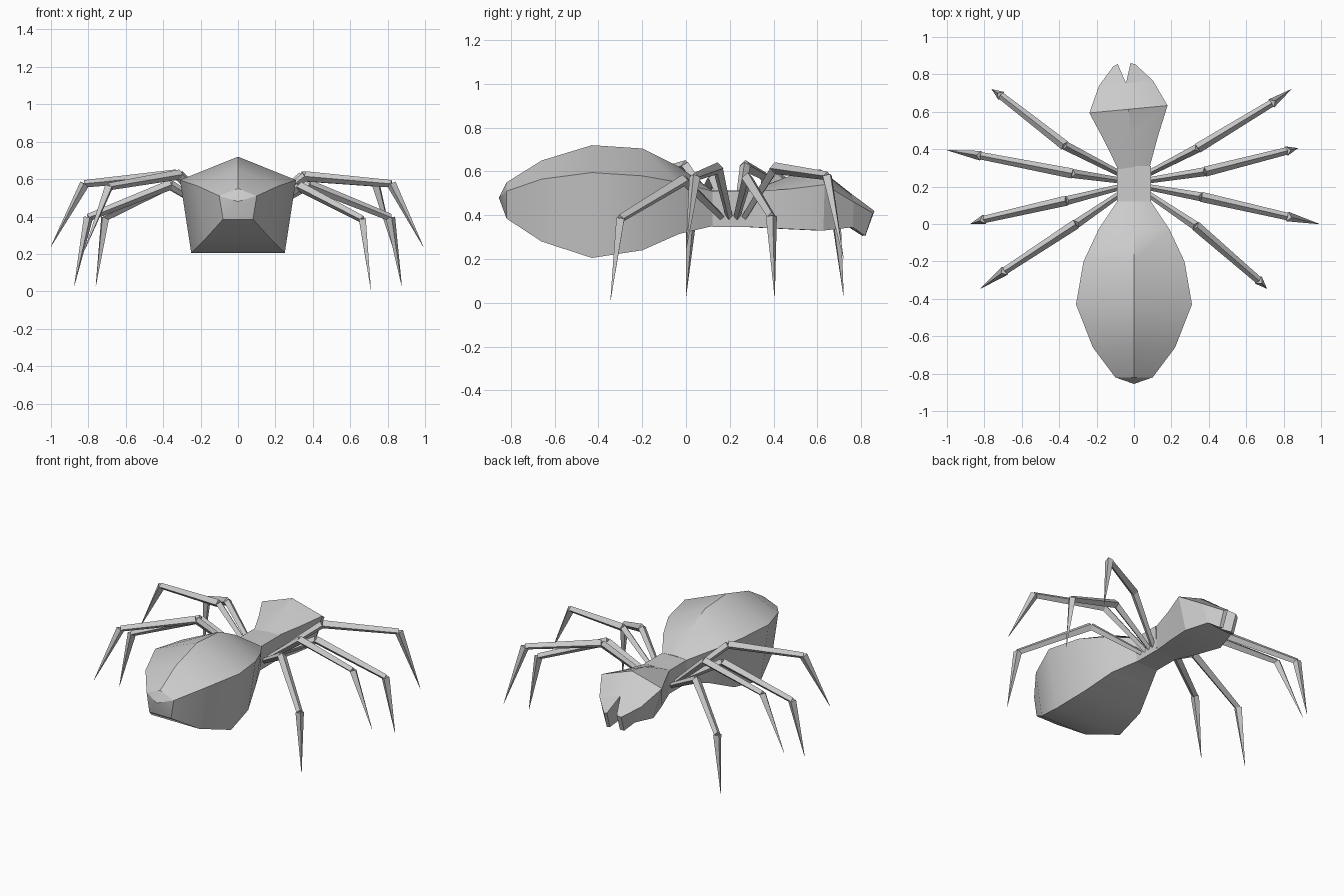
import bpy, bmesh
from math import radians, cos, sin, pi
from mathutils import Vector, Matrix

cube = bpy.data.objects.get("Cube")
if cube:
    bpy.data.objects.remove(cube)

grey = bpy.data.materials.new("plain_grey")
grey.use_nodes = True
colour = (0.6, 0.6, 0.6, 1)
grey.diffuse_color = colour
grey.node_tree.nodes["Principled BSDF"].inputs["Base Color"].default_value = colour


def finish(name, bm, smooth=None):
    bmesh.ops.recalc_face_normals(bm, faces=bm.faces)
    mesh = bpy.data.meshes.new(name)
    bm.to_mesh(mesh)
    bm.free()
    mesh.materials.append(grey)
    obj = bpy.data.objects.new(name, mesh)
    bpy.context.collection.objects.link(obj)
    if smooth:
        bpy.ops.object.select_all(action='DESELECT')
        obj.select_set(True)
        bpy.context.view_layer.objects.active = obj
        bpy.ops.object.shade_smooth_by_angle(angle=radians(smooth))
    return obj


def loft(bm, rings, cap_start=True, cap_end=True):
    loops = [[bm.verts.new(p) for p in ring] for ring in rings]
    for a, b in zip(loops, loops[1:]):
        n = len(a)
        for i in range(n):
            j = (i + 1) % n
            bm.faces.new((a[i], a[j], b[j], b[i]))
    if cap_start:
        bm.faces.new(loops[0])
    if cap_end:
        bm.faces.new(loops[-1])
    return loops


def pentagon(y, top, side, side_w, bottom, bottom_w):
    return [(0, y, top), (side_w, y, side), (bottom_w, y, bottom),
            (-bottom_w, y, bottom), (-side_w, y, side)]


# Abdomen: five-sided sections closed by a low point at the front
bm = bmesh.new()
loops = loft(bm, [pentagon(*s) for s in (
    (-0.82, 0.55, 0.51, 0.10, 0.385, 0.08),
    (-0.66, 0.65, 0.565, 0.22, 0.28, 0.175),
    (-0.43, 0.72, 0.595, 0.31, 0.205, 0.25),
    (-0.20, 0.705, 0.58, 0.27, 0.24, 0.215),
    (-0.03, 0.62, 0.55, 0.19, 0.315, 0.15),
    (0.12, 0.515, 0.51, 0.09, 0.35, 0.08))], cap_start=False)
tip = bm.verts.new((0, -0.855, 0.48))
for i in range(5):
    bm.faces.new((tip, loops[0][i], loops[0][i - 1]))
finish("abdomen", bm, 30)

# Thorax: short, flat-topped link
bm = bmesh.new()
loft(bm, [pentagon(y, 0.512, 0.51, 0.09, 0.347, 0.08) for y in (0.12, 0.31)])
finish("thorax", bm)

# Head with two jaws, turned slightly to one side about the neck
turn = Matrix.Translation((0, 0.3, 0)) @ Matrix.Rotation(radians(5.4), 4, 'Z') @ Matrix.Translation((0, -0.3, 0))
bm = bmesh.new()
loft(bm, [pentagon(*s) for s in (
    (0.30, 0.51, 0.51, 0.085, 0.345, 0.08),
    (0.46, 0.575, 0.52, 0.145, 0.337, 0.12),
    (0.615, 0.61, 0.54, 0.21, 0.33, 0.15),
    (0.755, 0.50, 0.46, 0.145, 0.345, 0.10))])
head = finish("head", bm, 30)
head.matrix_world = turn
for side, name in ((1, "left_jaw"), (-1, "right_jaw")):
    bm = bmesh.new()
    loft(bm, [[(side * x, y, z) for x, y, z in ring] for ring in (
        ((0, 0.755, 0.50), (0.145, 0.755, 0.46), (0.10, 0.755, 0.345), (0, 0.755, 0.345)),
        ((0.034, 0.86, 0.42), (0.06, 0.85, 0.41), (0.06, 0.815, 0.305), (0.035, 0.82, 0.31)))])
    jaw = finish(name, bm)
    jaw.matrix_world = turn


# Legs: three tapering four-sided segments each, high and low in alternation
def segment(bm, start, end, r0, r1):
    axis = (end - start).normalized()
    across = axis.cross(Vector((0, 0, 1))).normalized()
    up = across.cross(axis)
    loft(bm, [[p + r * (cos(a) * across + sin(a) * up) for a in (0, pi / 2, pi, 3 * pi / 2)]
              for p, r in ((start, r0), (end, r1))])


legs = {
    "left_leg_1": ((0.33, -0.01, 0.56), (0.665, -0.30, 0.385), (0.71, -0.345, 0.01)),
    "left_leg_2": ((0.36, 0.145, 0.615), (0.82, 0.04, 0.575), (0.99, 0, 0.24)),
    "left_leg_3": ((0.38, 0.28, 0.57), (0.815, 0.39, 0.395), (0.875, 0.405, 0.03)),
    "left_leg_4": ((0.34, 0.405, 0.615), (0.735, 0.645, 0.58), (0.84, 0.72, 0.2)),
    "right_leg_1": ((-0.31, 0.0, 0.625), (-0.69, -0.25, 0.56), (-0.82, -0.345, 0.22)),
    "right_leg_2": ((-0.36, 0.125, 0.57), (-0.80, 0.025, 0.395), (-0.875, 0, 0.03)),
    "right_leg_3": ((-0.33, 0.27, 0.625), (-0.82, 0.365, 0.575), (-1.0, 0.395, 0.24)),
    "right_leg_4": ((-0.37, 0.42, 0.57), (-0.71, 0.685, 0.395), (-0.76, 0.72, 0.03)),
}
for name, points in legs.items():
    knee, ankle, toe = map(Vector, points)
    number = int(name[-1])
    hip = Vector((0.07 if knee.x > 0 else -0.07, 0.13 + 0.034 * number, 0.39))
    bm = bmesh.new()
    segment(bm, hip, knee, 0.016, 0.024)
    segment(bm, knee, ankle, 0.027, 0.02)
    segment(bm, ankle, toe, 0.026, 0.001)
    finish(name, bm)
